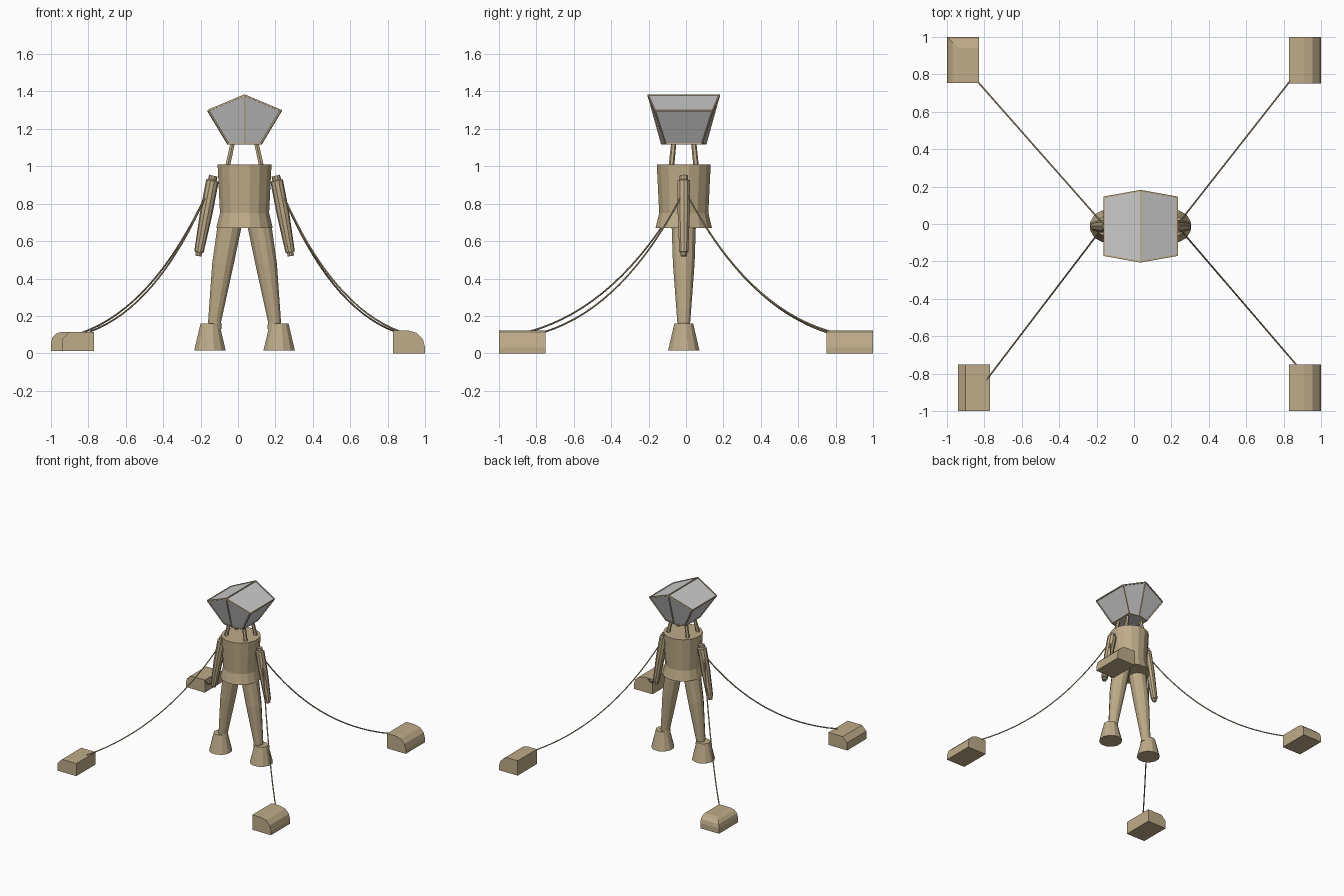
import bpy, bmesh
from math import pi
from mathutils import Vector

if "Cube" in bpy.data.objects:
    bpy.data.objects.remove(bpy.data.objects["Cube"])

CX, CY = 0.035, -0.012          # axis of the standing figure

wood = bpy.data.materials.new("wood")
wood.diffuse_color = (0.52, 0.41, 0.25, 1)
wood.use_nodes = True
wood.node_tree.nodes["Principled BSDF"].inputs["Base Color"].default_value = wood.diffuse_color


def finish(bm, name, mat=wood):
    bmesh.ops.recalc_face_normals(bm, faces=bm.faces[:])
    me = bpy.data.meshes.new(name)
    bm.to_mesh(me)
    bm.free()
    ob = bpy.data.objects.new(name, me)
    bpy.context.collection.objects.link(ob)
    if mat:
        me.materials.append(mat)
    return ob


def add_tube(bm, stations, sides, level=False):
    """Loft rings (centre, radius) along a path; level keeps rings horizontal."""
    pts = [Vector(p) for p, r in stations]
    rings = []
    for i, (p, r) in enumerate(stations):
        d = pts[min(i + 1, len(pts) - 1)] - pts[max(i - 1, 0)]
        q = d.to_track_quat('Z', 'Y')
        ring = []
        for k in range(sides):
            a = 2 * pi * (k + 0.5) / sides
            o = Vector((r, 0, 0))
            o.rotate(Vector((0, 0, 1)).rotation_difference(Vector((0, 0, 1))))
            from_math = Vector((r * cos(a), r * sin(a), 0))
            ring.append(bm.verts.new(pts[i] + (from_math if level else q @ from_math)))
        rings.append(ring)
    for a, b in zip(rings, rings[1:]):
        for k in range(sides):
            n = (k + 1) % sides
            bm.faces.new((a[k], a[n], b[n], b[k]))
    bm.faces.new(rings[0][::-1])
    bm.faces.new(rings[-1])


from math import cos, sin


def tube(name, stations, sides, level=False):
    bm = bmesh.new()
    add_tube(bm, stations, sides, level)
    return finish(bm, name)


# Torso with flared hem
tube("torso", [((CX, CY, 0.67), 0.154), ((CX, CY, 0.75), 0.134),
               ((CX, CY, 1.01), 0.147)], 16, True)

# Limbs, mirrored about the figure axis
for s, side in ((-1, "left"), (1, "right")):
    def at(x, z, y=CY):
        return (CX + s * x, y, z)
    tube(side + "_leg", [(at(0.155, 0.13), 0.034), (at(0.16, 0.17), 0.036),
                         (at(0.115, 0.48), 0.06), (at(0.075, 0.71), 0.068)], 12, True)
    tube(side + "_foot", [(at(0.185, 0.015), 0.087), (at(0.185, 0.16), 0.052)], 12, True)
    tube(side + "_arm", [(at(0.247, 0.52), 0.017), (at(0.244, 0.54), 0.017),
                         (at(0.244, 0.541), 0.025), (at(0.205, 0.75), 0.034),
                         (at(0.172, 0.922), 0.034), (at(0.172, 0.928), 0.023),
                         (at(0.167, 0.95), 0.023)], 10)

# Neck struts
for sx in (-1, 1):
    for sy in (-1, 1):
        tube("neck_strut", [((CX + sx * 0.095, CY + sy * 0.068, 0.98), 0.015),
                            ((CX + sx * 0.06, CY + sy * 0.052, 1.14), 0.014)], 6, True)

# Lantern head: grey panes, wooden frame along the edges
bm = bmesh.new()


def vert(x, y, z):
    return bm.verts.new((CX + x, CY + y, z))


ridge, eave, foot, mid = {}, {}, {}, {}
for e in (-1, 1):
    ridge[e] = vert(0, e * 0.19, 1.38)
    mid[e] = vert(0, e * 0.118, 1.12)
    for s in (-1, 1):
        eave[s, e] = vert(s * 0.195, e * 0.155, 1.298)
        foot[s, e] = vert(s * 0.088, e * 0.098, 1.12)
for s in (-1, 1):
    bm.faces.new((ridge[-1], ridge[1], eave[s, 1], eave[s, -1]))
    bm.faces.new((eave[s, -1], eave[s, 1], foot[s, 1], foot[s, -1]))
    for e in (-1, 1):
        bm.faces.new((ridge[e], eave[s, e], foot[s, e], mid[e]))
bm.faces.new((foot[-1, -1], mid[-1], foot[1, -1], foot[1, 1], mid[1], foot[-1, 1]))
edges = [(e.verts[0].co.copy(), e.verts[1].co.copy()) for e in bm.edges]
finish(bm, "head_panes", None)
bm = bmesh.new()
for a, b in edges:
    add_tube(bm, [(a, 0.006), (b, 0.006)], 4)
finish(bm, "head_frame")


# Ground blocks with rounded outer top edges
def block(name, lo, hi, sx, sy, radius, seg):
    bm = bmesh.new()
    bmesh.ops.create_cube(bm, size=1)
    for v in bm.verts:
        v.co = Vector(l + (c + 0.5) * (h - l) for c, l, h in zip(v.co, lo, hi))

    def outer(e):
        a, b = e.verts[0].co, e.verts[1].co
        if min(a.z, b.z) < hi[2] - 0.001:
            return False
        m = (a + b) / 2
        x = hi[0] if sx > 0 else lo[0]
        return abs(m.x - x) < 0.001 or (sy and abs(m.y - hi[1]) < 0.001)
    bmesh.ops.bevel(bm, geom=[e for e in bm.edges if outer(e)], offset=radius,
                    segments=seg, profile=0.5, affect='EDGES', clamp_overlap=True)
    finish(bm, name)


block("front_right_block", (0.83, -1, 0), (1, -0.75, 0.122), 1, 0, 0.09, 3)
block("back_right_block", (0.83, 0.75, 0), (1, 1, 0.122), 1, 0, 0.09, 3)
block("front_left_block", (-0.94, -1, 0.012), (-0.77, -0.75, 0.115), -1, 0, 0.04, 1)
block("back_left_block", (-1, 0.755, 0.012), (-0.83, 1, 0.115), -1, 1, 0.06, 3)

# Sagging ropes from the arms to the blocks
ropes = {"front_left_rope": ((-0.165, -0.015, 0.86), (-0.79, -0.835, 0.117)),
         "back_left_rope": ((-0.165, 0.0, 0.86), (-0.835, 0.76, 0.11)),
         "front_right_rope": ((0.235, -0.015, 0.86), (0.87, -0.755, 0.115)),
         "back_right_rope": ((0.235, 0.0, 0.86), (0.835, 0.765, 0.118))}
for name, (a, b) in ropes.items():
    a, b = Vector(a), Vector(b)
    c = a.lerp(b, 0.42)
    c.z = 0.25
    path = [((1 - t) ** 2 * a + 2 * t * (1 - t) * c + t * t * b, 0.005)
            for t in (i / 16 for i in range(17))]
    tube(name, path, 6)
